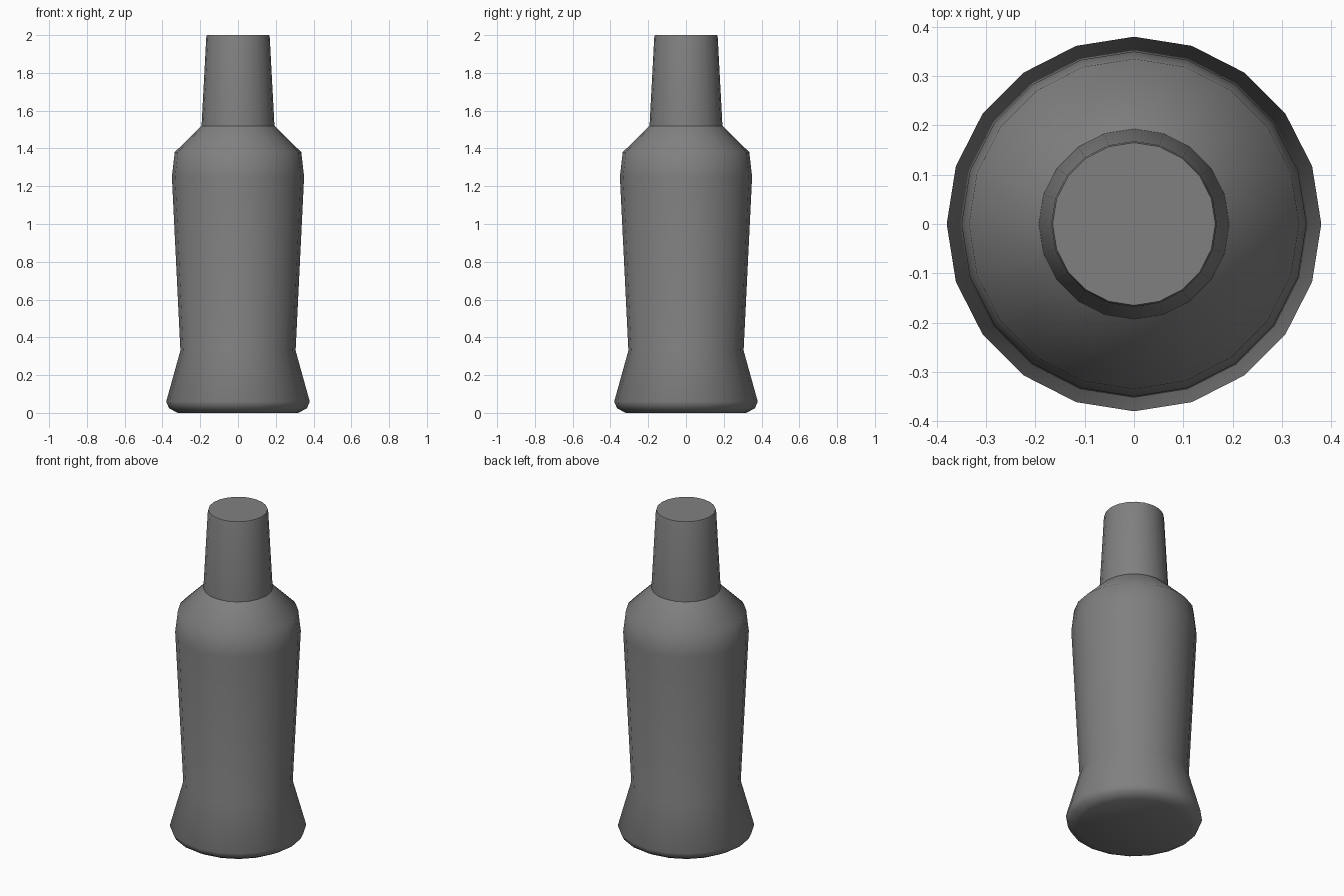
import bpy
import bmesh
from math import cos, sin, tau, radians

SIDES = 20

cube = bpy.data.objects.get("Cube")
if cube:
    bpy.data.objects.remove(cube, do_unlink=True)

# Single grey finish
grey = bpy.data.materials.new("mid grey")
grey.use_nodes = True
colour = (0.216, 0.216, 0.216, 1)
grey.diffuse_color = colour
grey.node_tree.nodes["Principled BSDF"].inputs["Base Color"].default_value = colour


def turned(name, profile, cap_bottom, cap_top):
    """Revolve (radius, height) points around z, with optional end caps."""
    bm = bmesh.new()
    rings = [[bm.verts.new((r * cos(tau * i / SIDES), r * sin(tau * i / SIDES), z))
              for i in range(SIDES)] for r, z in profile]
    for low, high in zip(rings, rings[1:]):
        for i in range(SIDES):
            j = (i + 1) % SIDES
            bm.faces.new((low[i], low[j], high[j], high[i]))
    if cap_bottom:
        bm.faces.new(rings[0][::-1])
    if cap_top:
        bm.faces.new(rings[-1])
    mesh = bpy.data.meshes.new(name)
    bm.to_mesh(mesh)
    bm.free()
    mesh.materials.append(grey)
    obj = bpy.data.objects.new(name, mesh)
    bpy.context.collection.objects.link(obj)
    bpy.ops.object.select_all(action="DESELECT")
    obj.select_set(True)
    bpy.context.view_layer.objects.active = obj
    bpy.ops.object.shade_smooth_by_angle(angle=radians(44))
    return obj


# Flared foot, tapering body and sloped shoulder
turned("bottle_body", [(0.32, 0), (0.365, 0.025), (0.38, 0.06), (0.305, 0.33),
                       (0.35, 1.25), (0.335, 1.38), (0.193, 1.52)], True, False)

# Neck with a flat closed top, meeting the shoulder in a crisp edge
turned("bottle_neck", [(0.193, 1.52), (0.168, 1.99), (0.165, 2)], False, True)
